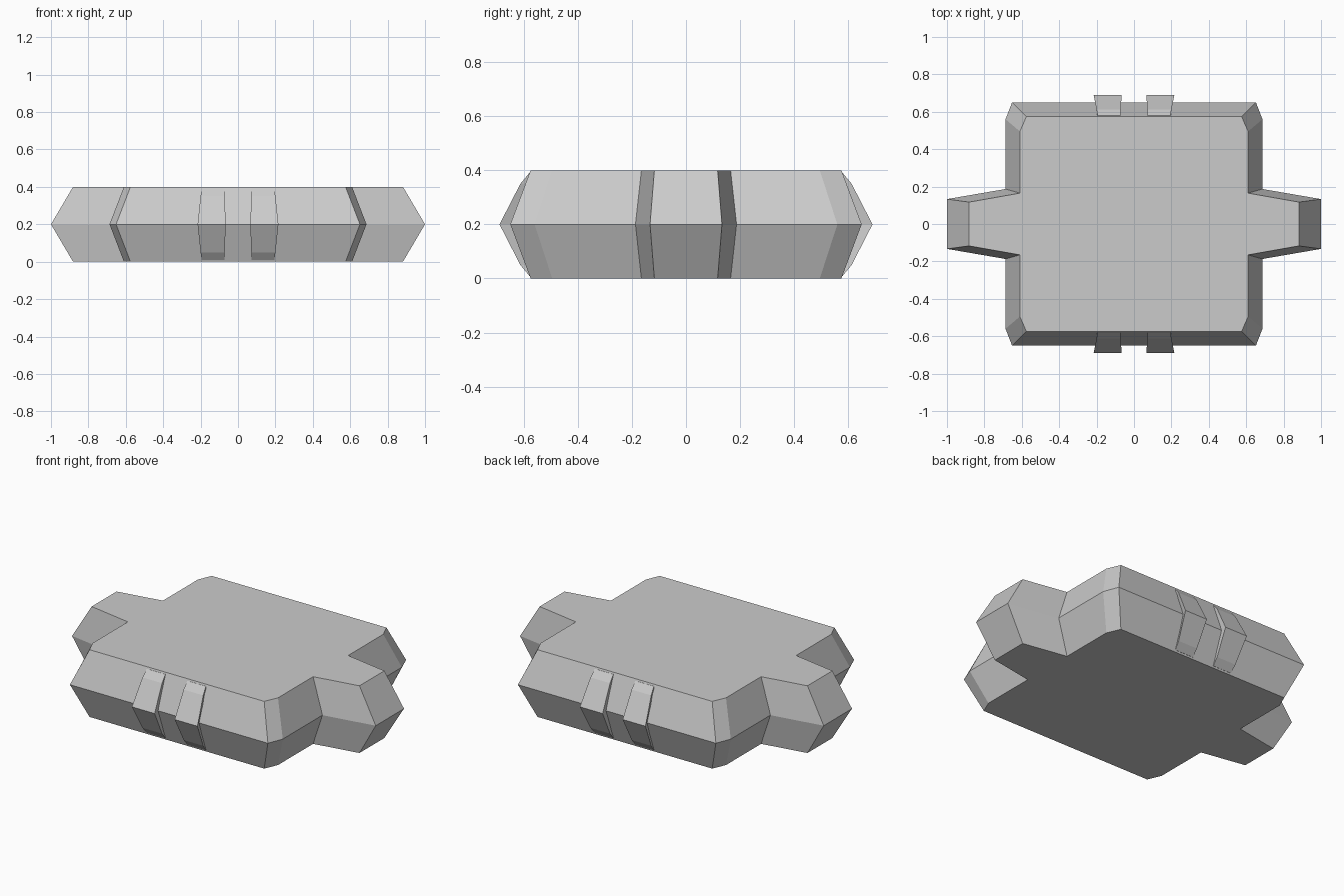
import bpy
import bmesh

if "Cube" in bpy.data.objects:
    bpy.data.objects.remove(bpy.data.objects["Cube"], do_unlink=True)

HEIGHT = 0.4
MID = HEIGHT / 2

grey = bpy.data.materials.new("light_grey")
grey.use_nodes = True
COLOUR = (0.6, 0.6, 0.6, 1)
grey.diffuse_color = COLOUR
grey.node_tree.nodes["Principled BSDF"].inputs["Base Color"].default_value = COLOUR


def loft(name, rings):
    """Join closed rings of points with side faces and cap both ends."""
    bm = bmesh.new()
    loops = [[bm.verts.new(p) for p in ring] for ring in rings]
    n = len(loops[0])
    for a, b in zip(loops, loops[1:]):
        for i in range(n):
            j = (i + 1) % n
            bm.faces.new((a[i], a[j], b[j], b[i]))
    bm.faces.new(loops[0][::-1])
    bm.faces.new(loops[-1])
    bmesh.ops.recalc_face_normals(bm, faces=bm.faces)
    mesh = bpy.data.meshes.new(name)
    bm.to_mesh(mesh)
    bm.free()
    mesh.materials.append(grey)
    obj = bpy.data.objects.new(name, mesh)
    bpy.context.collection.objects.link(obj)
    return obj


def outline(quarter, z):
    """Mirror a quarter outline into a full symmetric ring."""
    right = [(x, -y) for x, y in quarter[::-1]] + quarter
    left = [(-x, -y) for x, y in right]
    return [(x, y, z) for x, y in right + left]


# Slab with side arms, widest at half height
waist = [(1.0, 0.133), (0.687, 0.187), (0.687, 0.56), (0.652, 0.65)]
face = [(0.882, 0.117), (0.61, 0.165), (0.61, 0.495), (0.575, 0.575)]
loft("body", [outline(face, 0), outline(waist, MID), outline(face, HEIGHT)])

# Paired clamp ribs: height offset, root depth, outer depth, widths at root and front
stations = [
    (-0.19, 0.560, 0.580, 0.072, 0.195, 0.072, 0.195),
    (-0.15, 0.575, 0.613, 0.074, 0.190, 0.071, 0.200),
    (0.0, 0.630, 0.690, 0.074, 0.190, 0.066, 0.216),
]
stations += [(-s[0],) + s[1:] for s in stations[1::-1]]
for sx, side in ((1, "left"), (-1, "right")):
    for sy, end in ((-1, "front"), (1, "back")):
        rings = []
        for dz, root, out, ri, ro, fi, fo in stations:
            ring = [(ri, root), (fi, out), (fo, out), (ro, root)]
            rings.append([(sx * x, sy * y, MID + dz) for x, y in ring])
        loft(f"{end}_{side}_rib", rings)
